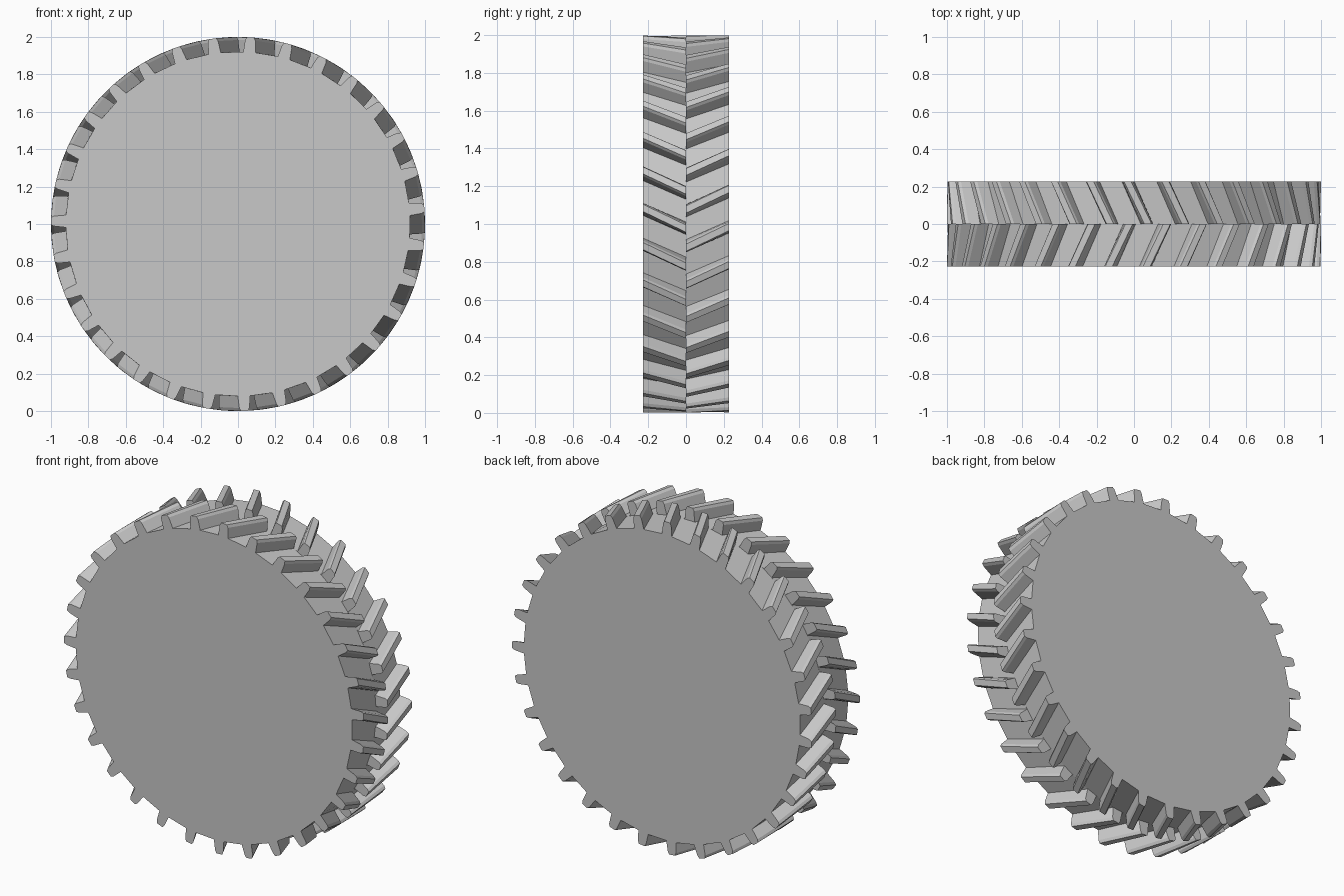
import bpy, bmesh
from math import radians, sin, cos, pi

cube = bpy.data.objects.get("Cube")
if cube:
    bpy.data.objects.remove(cube, do_unlink=True)

TEETH = 31
PITCH = 2 * pi / TEETH
HALF_DEPTH = 0.228
TWIST = radians(6.3)
# Half tooth: (radius, half width) from root to tip
FLANK = [(0.92, 0.033), (0.983, 0.027), (0.999, 0.019)]

steel = bpy.data.materials.new("plain grey")
colour = (0.58, 0.58, 0.58, 1)
steel.diffuse_color = colour
steel.use_nodes = True
steel.node_tree.nodes["Principled BSDF"].inputs["Base Color"].default_value = colour


def ring(bm, y, phase):
    """Toothed outline at depth y, turned by phase."""
    tooth = [(r, -w / r) for r, w in FLANK] + [(r, w / r) for r, w in reversed(FLANK)]
    verts = []
    for i in range(TEETH):
        for r, offset in tooth:
            a = phase + i * PITCH + offset
            verts.append(bm.verts.new((r * cos(a), y, 1 + r * sin(a))))
    return verts


def helical_half(name, outer_y, outer_phase):
    """One slab of slanted teeth running from an outer face to the middle."""
    bm = bmesh.new()
    outer = ring(bm, outer_y, outer_phase)
    inner = ring(bm, 0, outer_phase - TWIST)
    n = len(outer)
    for i in range(n):
        j = (i + 1) % n
        bm.faces.new((outer[i], outer[j], inner[j], inner[i]))
    bm.faces.new(outer)
    bm.faces.new(inner)
    bmesh.ops.recalc_face_normals(bm, faces=bm.faces)
    mesh = bpy.data.meshes.new(name)
    bm.to_mesh(mesh)
    bm.free()
    mesh.materials.append(steel)
    obj = bpy.data.objects.new(name, mesh)
    bpy.context.collection.objects.link(obj)


# Two mirrored slants, the back one staggered by half a tooth
phase = radians(4.9)
helical_half("front_gear_half", -HALF_DEPTH, phase)
helical_half("back_gear_half", HALF_DEPTH, phase + PITCH / 2)
